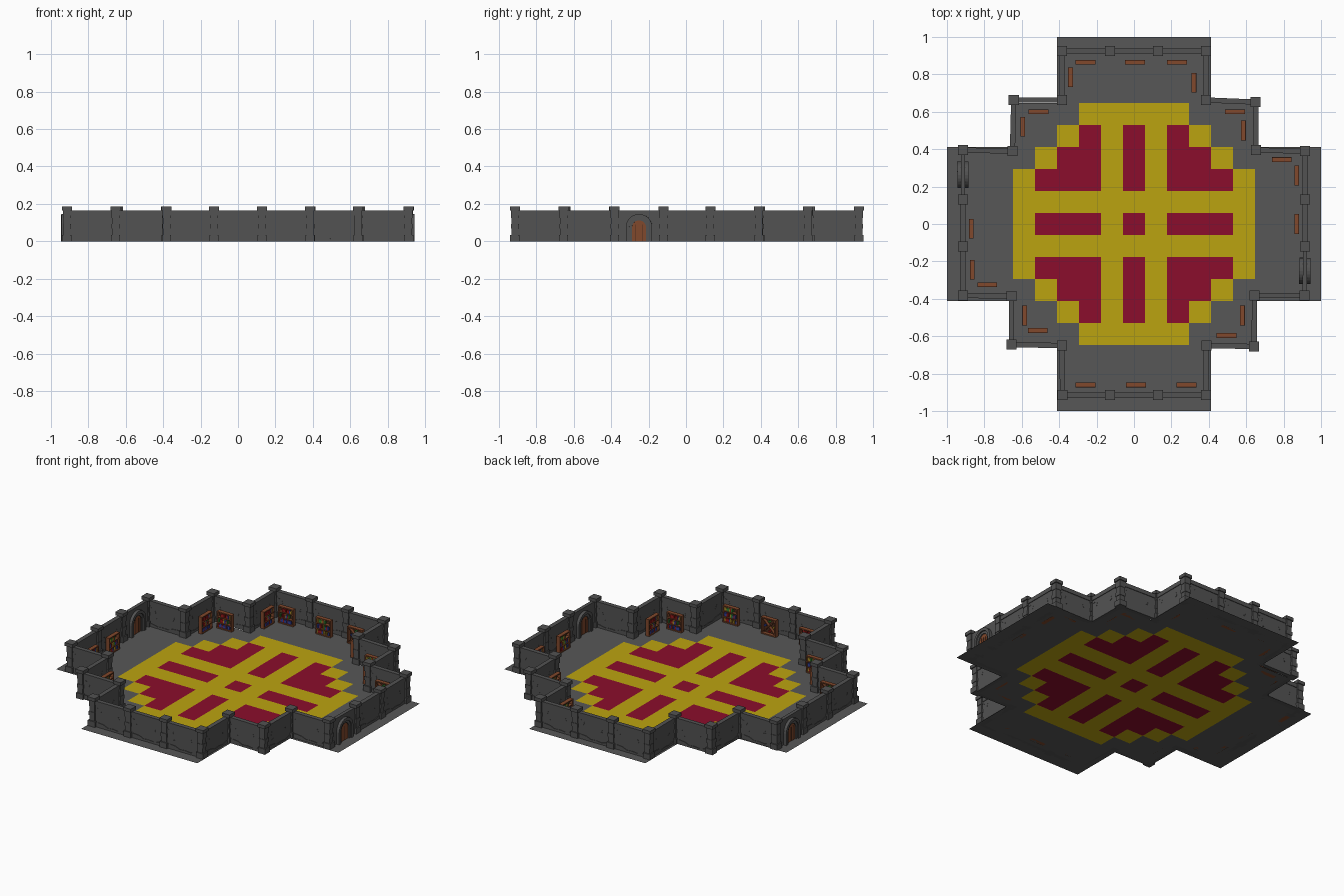
import bpy, bmesh, math, random
from mathutils import Matrix, Vector

if "Cube" in bpy.data.objects:
    bpy.data.objects.remove(bpy.data.objects["Cube"])

random.seed(4)
T = 2 / 17  # floor tile size


def material(name, rgb):
    m = bpy.data.materials.new(name)
    m.diffuse_color = (*rgb, 1)
    m.use_nodes = True
    m.node_tree.nodes["Principled BSDF"].inputs["Base Color"].default_value = m.diffuse_color
    return m


FLOOR = material("floor_grey", (0.095, 0.095, 0.095))
STONE = material("stone", (0.085, 0.085, 0.085))
GOLD = material("carpet_gold", (0.5, 0.37, 0.005))
RED = material("carpet_red", (0.26, 0.004, 0.025))
WOOD = material("wood", (0.22, 0.065, 0.025))
DARK = material("dark_wood", (0.07, 0.025, 0.012))
BOOKS = [material("book_green", (0.03, 0.2, 0.03)), material("book_red", (0.3, 0.01, 0.01)),
         material("book_blue", (0.03, 0.05, 0.3)), material("book_yellow", (0.4, 0.25, 0.02))]


def box(bm, c, s, mat=0, rot=0):
    m = Matrix.Translation(c) @ Matrix.Rotation(rot, 4, 'Y') @ Matrix.Diagonal((*s, 1))
    for v in bmesh.ops.create_cube(bm, size=1, matrix=m)["verts"]:
        for f in v.link_faces:
            f.material_index = mat


def prism(bm, pts, y0, y1, mat=0):
    """Extrude an x/z outline between two y positions."""
    a = [bm.verts.new((x, y0, z)) for x, z in pts]
    b = [bm.verts.new((x, y1, z)) for x, z in pts]
    n = len(pts)
    faces = [bm.faces.new(a), bm.faces.new(b[::-1])]
    faces += [bm.faces.new((a[i], b[i], b[(i + 1) % n], a[(i + 1) % n])) for i in range(n)]
    for f in faces:
        f.material_index = mat
    bmesh.ops.recalc_face_normals(bm, faces=faces)


def finish(bm, name, mats):
    me = bpy.data.meshes.new(name)
    bm.to_mesh(me)
    bm.free()
    for m in mats:
        me.materials.append(m)
    return me


def place(me, name, x=0, y=0, rot=0, sx=1):
    o = bpy.data.objects.new(name, me)
    o.location, o.rotation_euler, o.scale = (x, y, 0), (0, 0, rot), (sx, 1, 1)
    bpy.context.collection.objects.link(o)
    return o


# Tiled floor with carpet pattern
def tile_kind(i, j):
    a, b = abs(i), abs(j)
    if not (max(a, b) <= 5 or min(a, b) <= 3):
        return None
    if max(a, b) <= 4 and a + b <= 6 and a != 1 and b != 1:
        return "red_carpet"
    return "gold_carpet" if max(a, b) <= 5 and a + b <= 7 else "stone_floor"


for kind, mat in (("stone_floor", FLOOR), ("gold_carpet", GOLD), ("red_carpet", RED)):
    bm = bmesh.new()
    for i in range(-8, 9):
        for j in range(-8, 9):
            if tile_kind(i, j) == kind:
                bm.faces.new([bm.verts.new(((i + u) * T, (j + v) * T, 0))
                              for u, v in ((-.5, -.5), (.5, -.5), (.5, .5), (-.5, .5))])
    bmesh.ops.remove_doubles(bm, verts=bm.verts, dist=1e-4)
    place(finish(bm, kind, [mat]), kind)

# Pillar: plinth, uneven shaft blocks, cap
bm = bmesh.new()
for z0, z1, w in ((0, .035, .05), (.035, .068, .036), (.068, .092, .042), (.092, .125, .036),
                  (.125, .165, .041), (.165, .186, .054)):
    box(bm, (0, 0, (z0 + z1) / 2), (w, w, z1 - z0))
pillar = finish(bm, "pillar", [STONE])

# Wall panel (unit length 0.26): core, coping, rubble footing, chipped marks
bm = bmesh.new()
L = 0.26
box(bm, (0, 0, .08), (L, .02, .16))
box(bm, (0, 0, .152), (L, .028, .026))
foot = [(-.13, .0), (-.13, .024), (-.09, .02), (-.055, .012), (-.02, .016), (.02, .013),
        (.05, .026), (.09, .03), (.13, .024), (.13, 0)]
prism(bm, foot, -.013, .013)
for s in (-1, 1):
    for x, z, w, h, r in ((-.06, .09, .004, .02, .3), (-.055, .077, .015, .003, .2), (.07, .1, .003, .022, -.3),
                          (.06, .06, .018, .003, .3), (.095, .12, .012, .003, 0)):
        box(bm, (s * x, s * .0102, z), (w, .002, h), 0, r)
wall = finish(bm, "wall", [STONE])


# Doorway panel: wall, stepped arch frame on both faces, wooden door
def arch(r, top, n=12):
    c = top - r
    return [(-r, 0)] + [(-r * math.cos(math.pi * k / n), c + r * math.sin(math.pi * k / n))
                        for k in range(n + 1)] + [(r, 0)]


def arch_ring(bm, r1, t1, r2, t2, d):
    o, i = arch(r1, t1), arch(r2, t2)
    for k in range(len(o) - 1):
        if (o[k][0] - o[k + 1][0]) ** 2 + (o[k][1] - o[k + 1][1]) ** 2 > 1e-9:
            prism(bm, [o[k], o[k + 1], i[k + 1], i[k]], -d, d)


bm = bmesh.new()
box(bm, (0, 0, .0825), (L, .022, .165))
arch_ring(bm, .07, .146, .052, .128, .03)
arch_ring(bm, .052, .128, .037, .112, .022)
prism(bm, arch(.038, .113), -.015, .015, 1)
for s in (-1, 1):
    for x in (-.018, 0, .018):
        box(bm, (x, s * .0152, .045), (.002, .001, .09), 2)
door = finish(bm, "doorway", [STONE, WOOD, DARK])

# Perimeter: pillar points going round, walls between neighbours
ring = [(-.385, .925), (-.128, .925), (.128, .925), (.385, .925), (.385, .663), (.65, .652), (.653, .395),
        (.915, .39), (.915, .13), (.915, -.12), (.912, -.382), (.645, -.382), (.642, -.655), (.387, -.65),
        (.385, -.915), (.128, -.915), (-.128, -.915), (-.382, -.915), (-.385, -.65), (-.655, -.645),
        (-.655, -.385), (-.915, -.382), (-.915, -.12), (-.915, .13), (-.915, .395), (-.65, .39),
        (-.643, .663), (-.385, .663)]
for k, p in enumerate(ring):
    q = ring[(k + 1) % len(ring)]
    d = Vector(q) - Vector(p)
    is_door = k in (9, 23)
    place(pillar, f"pillar_{k}", *p)
    place(door if is_door else wall, f"{'doorway' if is_door else 'wall'}_{k}",
          (p[0] + q[0]) / 2, (p[1] + q[1]) / 2, math.atan2(d.y, d.x), d.length / L)


# Bookcases: open frame facing -y, filled with books or a cross rack
def bookcase(rack):
    bm = bmesh.new()
    W, D, H, t = .106, .026, .108, .007
    box(bm, (0, D / 2 - .002, H / 2), (W, .004, H), 1)
    for s in (-1, 1):
        box(bm, (s * (W - t) / 2, 0, H / 2), (t, D, H))
    for z in (t / 2, H - t / 2):
        box(bm, (0, 0, z), (W - 2 * t, D, t))
    if rack:
        for s in (-1, 1):
            box(bm, (0, 0, H / 2), (.12, D - .006, .005), 0, s * .79)
        for x, z, m in ((0, .085, 2), (0, .022, 3), (-.03, .054, 4), (.03, .054, 5)):
            box(bm, (x, .002, z), (.012, .014, .012), m, .785)
    else:
        for n in (1, 2):
            box(bm, (0, 0, H * n / 3), (W - 2 * t, D, .005))
        for n in range(3):
            x, z = -W / 2 + t, H * n / 3 + (t if n == 0 else .0025)
            while x < W / 2 - t - .012:
                w, h = random.uniform(.006, .011), random.uniform(.017, .025)
                if random.random() < .8:
                    box(bm, (x + w / 2, .001, z + h / 2), (w * .92, .018, h), random.randint(2, 5))
                x += w
    return finish(bm, "bookcase", [WOOD, DARK] + BOOKS)


cases = [bookcase(False), bookcase(False), bookcase(True)]
along_x = [(-.26, .865), (.005, .865), (.23, .865), (-.51, .6), (.54, .6), (.79, .345), (.495, -.597),
           (.28, -.86), (.01, -.86), (-.26, -.86), (-.515, -.57), (-.785, -.325)]
along_y = [(-.34, .785), (.32, .755), (-.595, .52), (.585, .5), (.87, .26), (.87, 0), (.58, -.49),
           (-.585, -.49), (-.865, -.245), (-.87, -.025)]
for k, (x, y) in enumerate(along_x):
    place(cases[k % 3], f"bookcase_{k}", x, y, 0 if y > 0 else math.pi)
for k, (x, y) in enumerate(along_y):
    place(cases[k % 2], f"side_bookcase_{k}", x, y, -math.pi / 2 if x > 0 else math.pi / 2)
